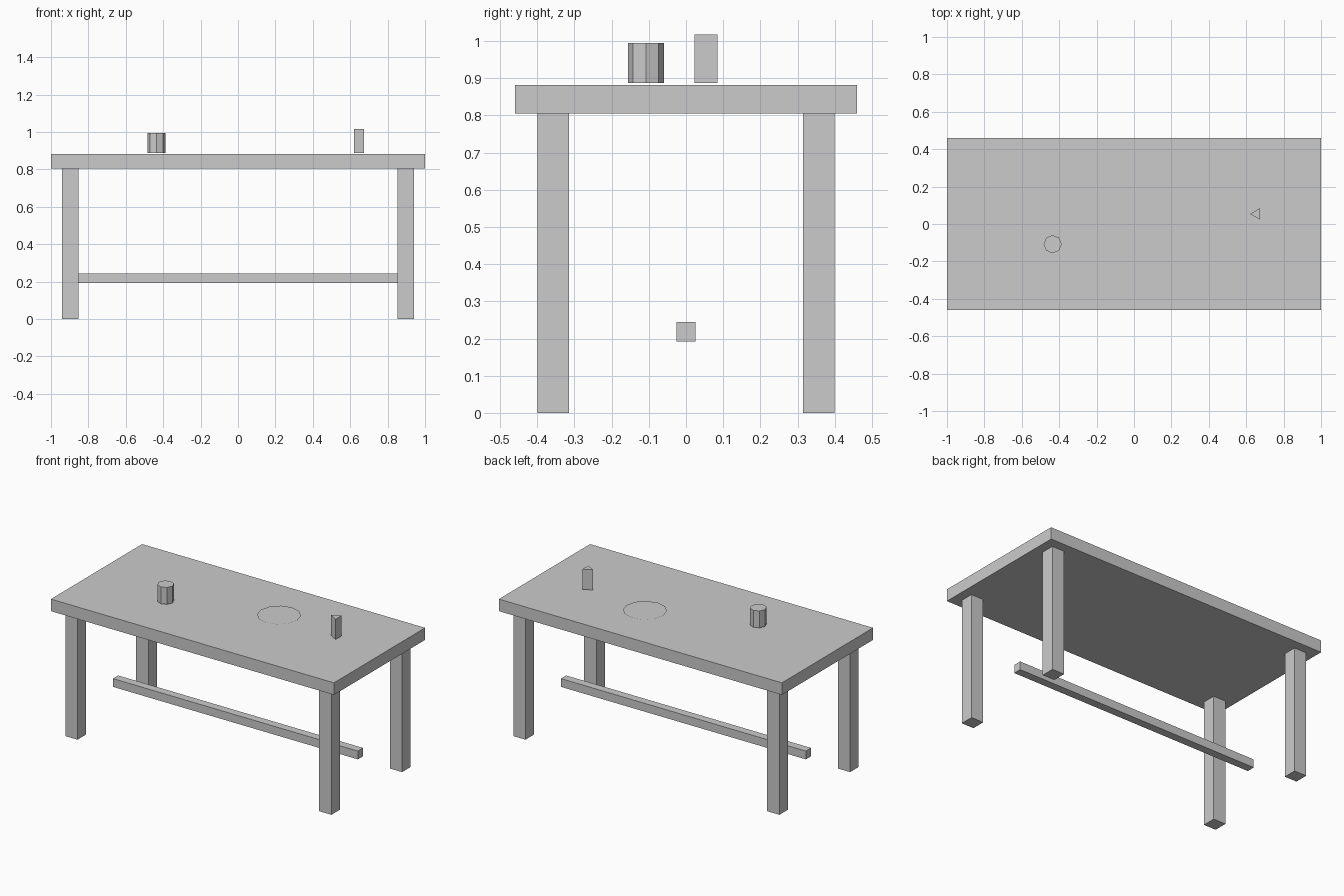
import bpy
import math

if "Cube" in bpy.data.objects:
    bpy.data.objects.remove(bpy.data.objects["Cube"])

grey = bpy.data.materials.new("plain grey")
grey.diffuse_color = (0.6, 0.6, 0.6, 1.0)
grey.use_nodes = True
grey.node_tree.nodes["Principled BSDF"].inputs["Base Color"].default_value = grey.diffuse_color


def finish(name):
    obj = bpy.context.object
    obj.name = name
    obj.data.materials.append(grey)
    return obj


def box(name, center, size):
    bpy.ops.mesh.primitive_cube_add(size=1, location=center)
    bpy.context.object.scale = size
    bpy.ops.object.transform_apply(location=False, rotation=False, scale=True)
    return finish(name)


def prism(name, sides, radius, x, y, z0, z1, turn):
    bpy.ops.mesh.primitive_cylinder_add(
        vertices=sides, radius=radius, depth=z1 - z0,
        location=(x, y, (z0 + z1) / 2), rotation=(0, 0, turn))
    return finish(name)


TOP_LOW, TOP_HIGH = 0.805, 0.882
REST = 0.887  # height of the items lying on the table

# Table top
box("table_top", (0, 0, (TOP_LOW + TOP_HIGH) / 2), (2.0, 0.92, TOP_HIGH - TOP_LOW))

# Four square legs
for sx, side in ((-1, "left"), (1, "right")):
    for sy, end in ((-1, "front"), (1, "back")):
        box(f"{end}_{side}_leg", (sx * 0.897, sy * 0.357, TOP_LOW / 2),
            (0.086, 0.086, TOP_LOW))

# Long stretcher bar between the legs
box("stretcher", (0, 0, 0.218), (1.73, 0.052, 0.053))

# Eight-sided cup
prism("cup", 8, 0.0485, -0.435, -0.108, REST, 0.995, 0)

# Three-sided shaker, one edge pointing left
prism("shaker", 3, 0.0355, 0.656, 0.054, REST, 1.017, math.pi / 2)

# Flat twelve-sided plate
bpy.ops.mesh.primitive_circle_add(vertices=12, radius=0.128, fill_type='NGON',
                                  location=(0.213, 0.11, REST))
finish("plate")
